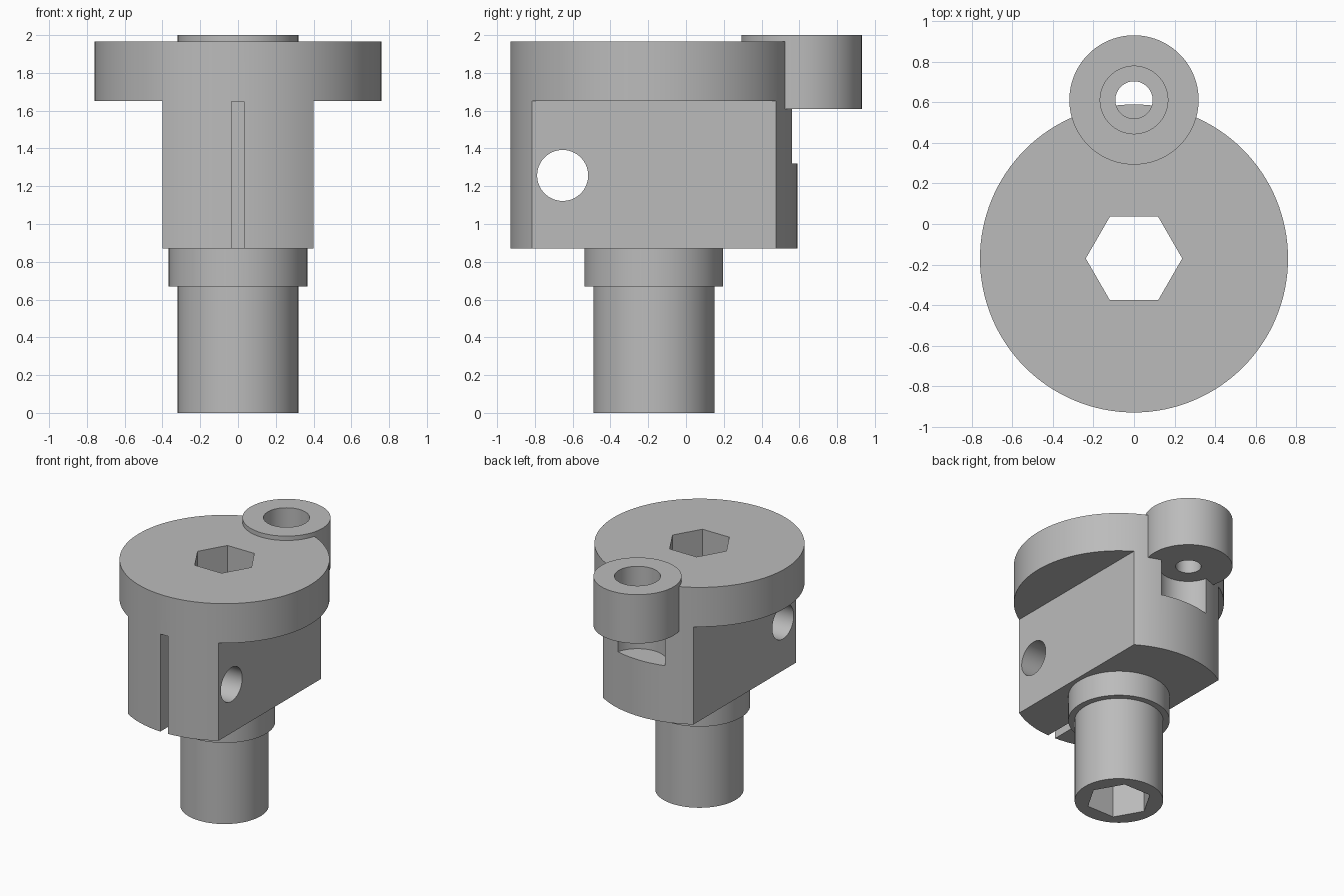
import bpy
import bmesh
from math import radians, pi
from mathutils import Matrix

AXIS_Y = -0.17   # main shaft axis
BOSS_Y = 0.612   # screw boss axis

if "Cube" in bpy.data.objects:
    bpy.data.objects.remove(bpy.data.objects["Cube"], do_unlink=True)

grey = bpy.data.materials.new("plain grey")
grey.use_nodes = True
colour = (0.5, 0.5, 0.5, 1)
grey.diffuse_color = colour
grey.node_tree.nodes["Principled BSDF"].inputs["Base Color"].default_value = colour


def finish(name, bm):
    bmesh.ops.recalc_face_normals(bm, faces=bm.faces)
    mesh = bpy.data.meshes.new(name)
    bm.to_mesh(mesh)
    bm.free()
    mesh.materials.append(grey)
    obj = bpy.data.objects.new(name, mesh)
    bpy.context.collection.objects.link(obj)
    return obj


def cylinder(name, radius, y, z0, z1, sides=96):
    bm = bmesh.new()
    bmesh.ops.create_cone(bm, cap_ends=True, segments=sides, radius1=radius,
                          radius2=radius, depth=z1 - z0,
                          matrix=Matrix.Translation((0, y, (z0 + z1) / 2)))
    return finish(name, bm)


def box(name, low, high):
    bm = bmesh.new()
    bmesh.ops.create_cube(bm, size=1)
    for v in bm.verts:
        v.co = [a if c < 0 else b for a, b, c in zip(low, high, v.co)]
    return finish(name, bm)


def lathe(name, profile, y, steps=128):
    bm = bmesh.new()
    verts = [bm.verts.new((r, y, z)) for r, z in profile]
    edges = [bm.edges.new(pair) for pair in zip(verts, verts[1:])]
    bmesh.ops.spin(bm, geom=verts + edges, cent=(0, y, 0), axis=(0, 0, 1),
                   angle=2 * pi, steps=steps)
    bmesh.ops.remove_doubles(bm, verts=bm.verts, dist=0.0001)
    return finish(name, bm)


def combine(target, tool, operation):
    mod = target.modifiers.new(tool.name, 'BOOLEAN')
    mod.operation = operation
    mod.solver = 'EXACT'
    mod.object = tool
    bpy.context.view_layer.objects.active = target
    bpy.ops.object.modifier_apply(modifier=mod.name)
    bpy.data.objects.remove(tool, do_unlink=True)


# Stepped shaft, collar and head
hub = lathe("flanged_hub", [(0, 0), (0.32, 0), (0.32, 0.67), (0.367, 0.67),
                            (0.367, 0.87), (0.76, 0.87), (0.76, 1.965),
                            (0, 1.965)], AXIS_Y)

# Flat sides below the flange
for side in (-1, 1):
    xs = sorted((side * 0.4, side * 1.0))
    combine(hub, box("side_cut", (xs[0], -1.2, 0.8), (xs[1], 1.2, 1.65)), 'DIFFERENCE')

# Screw clearance under the boss, then the boss itself
combine(hub, cylinder("clearance", 0.215, BOSS_Y, 1.32, 1.63), 'DIFFERENCE')
combine(hub, cylinder("boss", 0.319, BOSS_Y, 1.61, 2.0), 'UNION')

# Counterbored screw hole
combine(hub, cylinder("screw_hole", 0.092, BOSS_Y, 1.5, 2.1, 64), 'DIFFERENCE')
combine(hub, cylinder("counterbore", 0.167, BOSS_Y, 1.77, 2.1, 64), 'DIFFERENCE')

# Hexagonal through bore, with corners on the x axis
hexagon = cylinder("hex_bore", 0.238, AXIS_Y, -0.1, 2.1, 6)
centre = Matrix.Translation((0, AXIS_Y, 0))
hexagon.data.transform(centre @ Matrix.Rotation(radians(30), 4, 'Z') @ centre.inverted())
combine(hub, hexagon, 'DIFFERENCE')

# Front clamping slot
combine(hub, box("slot", (-0.035, -1.2, 0.87), (0.031, -0.3, 1.649)), 'DIFFERENCE')

# Cross hole through both flat sides
cross = cylinder("cross_hole", 0.135, 0, -0.7, 0.7, 64)
cross.data.transform(Matrix.Translation((0, -0.653, 1.257)) @ Matrix.Rotation(radians(90), 4, 'Y'))
combine(hub, cross, 'DIFFERENCE')

# Smooth round walls, crisp edges
bpy.ops.object.select_all(action='DESELECT')
hub.select_set(True)
bpy.context.view_layer.objects.active = hub
bpy.ops.object.shade_smooth_by_angle(angle=radians(30))
